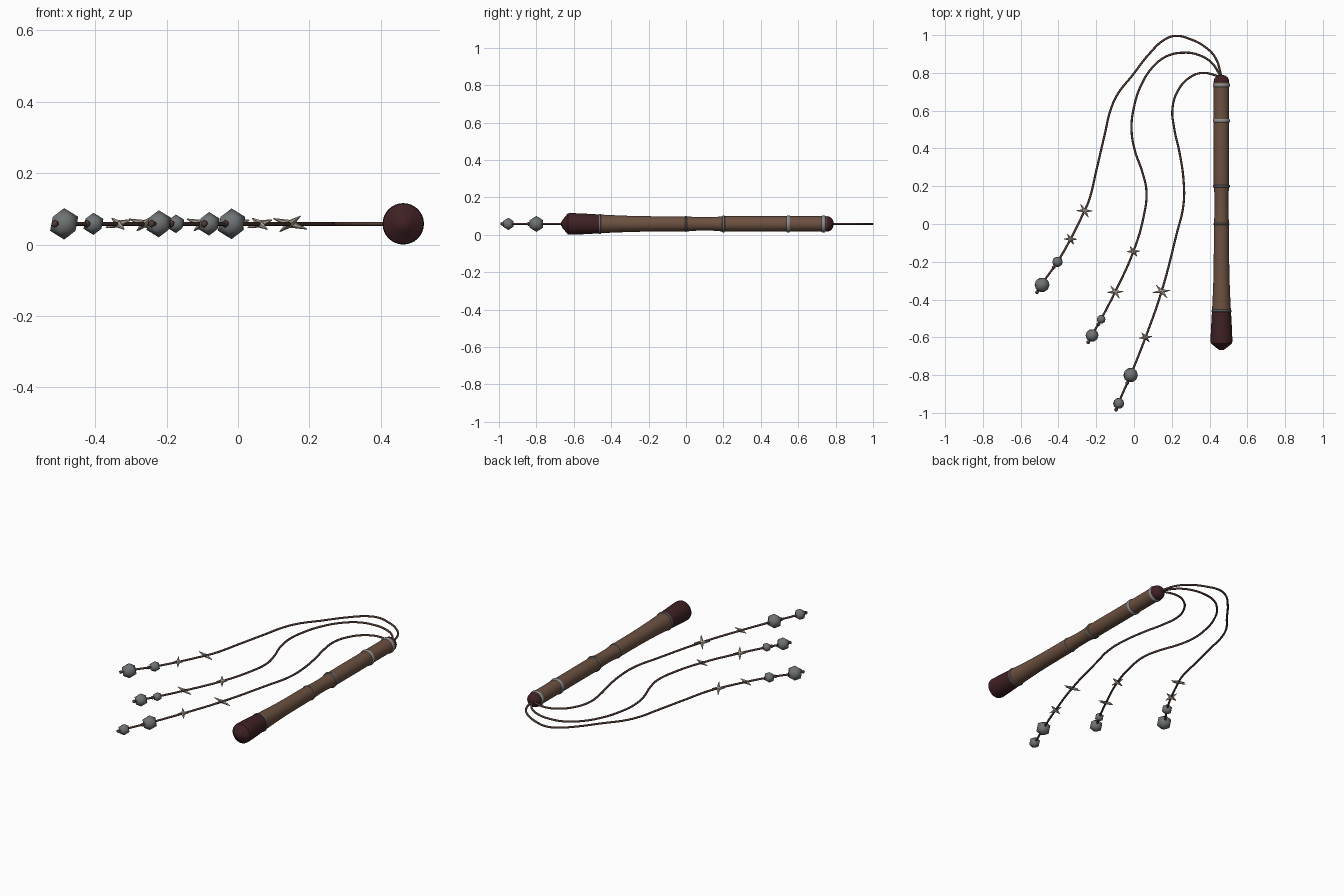
import bpy, bmesh, math
from mathutils import Vector

if "Cube" in bpy.data.objects:
    bpy.data.objects.remove(bpy.data.objects["Cube"])

Z = 0.058      # height of the axis of handle and cords
HX = 0.463     # x of the handle axis


def material(name, rgb):
    m = bpy.data.materials.new(name)
    m.diffuse_color = (*rgb, 1)
    m.use_nodes = True
    m.node_tree.nodes["Principled BSDF"].inputs["Base Color"].default_value = m.diffuse_color
    return m


WOOD = material("brown leather", (0.150, 0.082, 0.052))
DARK = material("dark red leather", (0.050, 0.015, 0.017))
STEEL = material("grey metal", (0.16, 0.17, 0.175))
SILVER = material("light band metal", (0.27, 0.27, 0.27))
CORD = material("cord brown", (0.085, 0.045, 0.035))
BONE = material("pale bone", (0.42, 0.36, 0.29))


def make(name, bm, mat, angle=None):
    bmesh.ops.recalc_face_normals(bm, faces=bm.faces[:])
    me = bpy.data.meshes.new(name)
    bm.to_mesh(me)
    bm.free()
    me.materials.append(mat)
    ob = bpy.data.objects.new(name, me)
    bpy.context.collection.objects.link(ob)
    if angle:
        bpy.ops.object.select_all(action='DESELECT')
        ob.select_set(True)
        bpy.context.view_layer.objects.active = ob
        bpy.ops.object.shade_smooth_by_angle(angle=math.radians(angle))
    return ob


def lathe(name, profile, mat, n=32):
    """Turn (y, radius) points around the handle axis, ends closed."""
    bm = bmesh.new()
    rings = []
    for y, r in profile:
        rings.append([bm.verts.new((HX + r * math.sin(2 * math.pi * i / n), y,
                                    Z + r * math.cos(2 * math.pi * i / n))) for i in range(n)])
    for a, b in zip(rings, rings[1:]):
        for i in range(n):
            j = (i + 1) % n
            bm.faces.new((a[i], a[j], b[j], b[i]))
    bm.faces.new(rings[0])
    bm.faces.new(rings[-1])
    return make(name, bm, mat, 40)


# handle: grip, pommel and tip cap
lathe("handle_grip", [(-0.46, 0.050), (-0.40, 0.047), (-0.30, 0.043), (-0.20, 0.041), (0.0, 0.040),
                      (0.02, 0.039), (0.06, 0.036), (0.14, 0.036), (0.18, 0.039), (0.20, 0.041),
                      (0.54, 0.041), (0.75, 0.041)], WOOD)
lathe("pommel", [(-0.667, 0.010), (-0.660, 0.022), (-0.632, 0.056), (-0.620, 0.058),
                 (-0.56, 0.056), (-0.455, 0.050)], DARK)
lathe("tip_cap", [(0.735, 0.040), (0.755, 0.041)] +
      [(0.755 + 0.035 * math.sin(t * math.pi / 12), 0.041 * math.cos(t * math.pi / 12))
       for t in range(1, 6)] + [(0.790, 0.004)], DARK)

# handle bands: rounded rings
for i, (y, r, w, mat) in enumerate([(-0.46, 0.054, 0.007, STEEL), (0.0, 0.043, 0.006, STEEL),
                                    (0.20, 0.046, 0.008, STEEL), (0.547, 0.046, 0.011, SILVER),
                                    (0.735, 0.046, 0.011, SILVER)]):
    lathe(f"handle_band_{i + 1}", [(y - w, r - 0.006), (y - w * 0.6, r - 0.001), (y, r),
                                   (y + w * 0.6, r - 0.001), (y + w, r - 0.006)], mat)


def cord(name, pts):
    cu = bpy.data.curves.new(name, 'CURVE')
    cu.dimensions = '3D'
    cu.bevel_depth = 0.0058
    cu.bevel_resolution = 2
    cu.resolution_u = 6
    cu.use_fill_caps = True
    sp = cu.splines.new('BEZIER')
    sp.bezier_points.add(len(pts) - 1)
    for bp, (x, y) in zip(sp.bezier_points, pts):
        bp.co = (x, y, Z)
        bp.handle_left_type = bp.handle_right_type = 'AUTO'
    cu.materials.append(CORD)
    bpy.context.collection.objects.link(bpy.data.objects.new(name, cu))


def ball(name, p, r, mat, angle=60):
    bm = bmesh.new()
    bmesh.ops.create_icosphere(bm, subdivisions=1, radius=r)
    bmesh.ops.translate(bm, verts=bm.verts[:], vec=(p[0], p[1], Z))
    make(name, bm, mat, angle)


def barb(name, p, along, size, flip):
    """Two crossed double spikes, tied across the cord."""
    t = Vector((along[0], along[1], 0)).normalized()
    s = Vector((-t.y, t.x, 0))
    up = Vector((0, 0, 1))
    bm = bmesh.new()
    for a, z in ((0.55, 0.55 * flip), (-0.55, -0.35 * flip)):
        d = (s + t * a + up * z).normalized()
        q = d.to_track_quat('Z', 'Y').to_matrix().to_4x4()
        for k in (1, -1):
            res = bmesh.ops.create_cone(bm, cap_ends=True, segments=6, radius1=0.011,
                                        radius2=0.0015, depth=size)
            vs = res['verts']
            bmesh.ops.translate(bm, verts=vs, vec=(0, 0, size / 2))
            if k < 0:
                bmesh.ops.scale(bm, verts=vs, vec=(1, 1, -1))
            bmesh.ops.transform(bm, matrix=q, verts=vs)
    bmesh.ops.translate(bm, verts=bm.verts[:], vec=(p[0], p[1], Z))
    make(name, bm, BONE)


# three lashes: path, barbs (centre, size, tilt), beads (centre, radius)
LASHES = {
    "outer": ([(0.463, 0.78), (0.431, 0.88), (0.373, 0.94), (0.294, 0.98), (0.22, 0.996),
               (0.16, 0.975), (0.08, 0.90), (-0.01, 0.785), (-0.085, 0.69), (-0.122, 0.61),
               (-0.156, 0.47), (-0.198, 0.29), (-0.24, 0.12), (-0.262, 0.07), (-0.336, -0.08),
               (-0.405, -0.20), (-0.49, -0.322), (-0.512, -0.36)],
              [((-0.262, 0.07), 0.045, 1), ((-0.336, -0.08), 0.036, -1)],
              [((-0.405, -0.20), 0.031), ((-0.487, -0.322), 0.044)]),
    "middle": ([(0.460, 0.78), (0.41, 0.855), (0.336, 0.897), (0.262, 0.907), (0.177, 0.89),
                (0.108, 0.84), (0.04, 0.74), (-0.003, 0.605), (-0.013, 0.50), (0.003, 0.394),
                (0.045, 0.272), (0.066, 0.172), (0.050, 0.034), (-0.003, -0.145),
                (-0.10, -0.36), (-0.175, -0.505), (-0.222, -0.59), (-0.235, -0.622)],
               [((-0.003, -0.145), 0.036, -1), ((-0.10, -0.36), 0.045, 1)],
               [((-0.174, -0.505), 0.026), ((-0.222, -0.59), 0.038)]),
    "inner": ([(0.455, 0.78), (0.362, 0.80), (0.294, 0.775), (0.235, 0.71), (0.204, 0.615),
               (0.214, 0.50), (0.241, 0.378), (0.262, 0.235), (0.262, 0.103), (0.225, -0.055),
               (0.146, -0.357), (0.061, -0.60), (-0.018, -0.80), (-0.082, -0.95), (-0.094, -0.985)],
              [((0.146, -0.357), 0.050, 1), ((0.061, -0.60), 0.036, -1)],
              [((-0.018, -0.80), 0.043), ((-0.081, -0.95), 0.033)]),
}
for lash, (path, barbs, beads) in LASHES.items():
    cord(f"{lash}_cord", path)
    along = Vector(beads[1][0]) - Vector(barbs[0][0])
    step = (Vector(beads[1][0]) - Vector(beads[0][0])).normalized()
    for i, (p, size, tilt) in enumerate(barbs):
        barb(f"{lash}_barb_{i + 1}", p, along, size, tilt)
    for i, (p, r) in enumerate(beads):
        ball(f"{lash}_bead_{i + 1}", p, r, STEEL)
        # knot holding each bead
        ball(f"{lash}_knot_{i + 1}", Vector(p) + step * (r + 0.003), 0.011, CORD)
